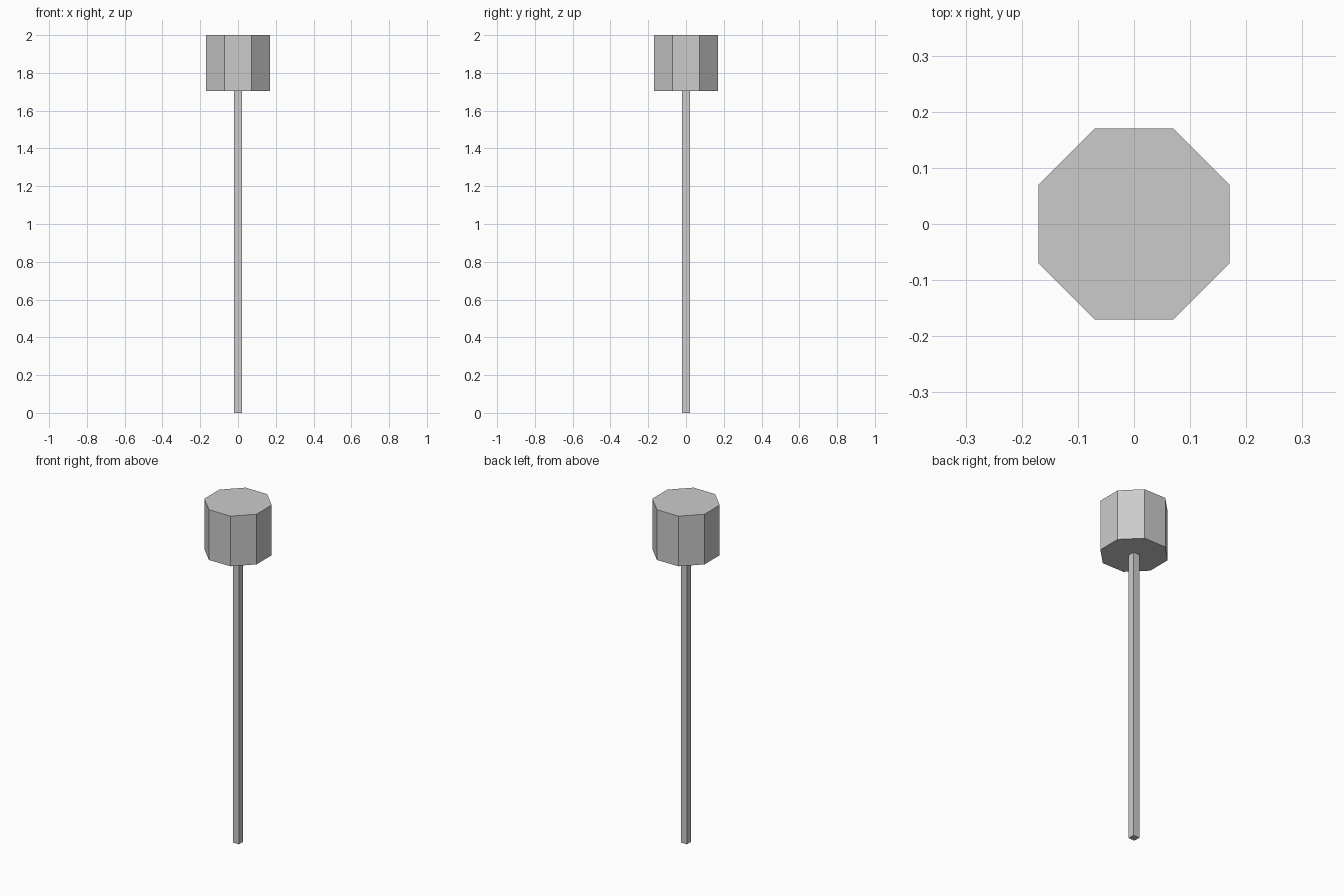
import bpy, math

if "Cube" in bpy.data.objects:
    bpy.data.objects.remove(bpy.data.objects["Cube"])

HEAD_BOTTOM, TOP = 1.705, 2.0


def prism(name, sides, apothem, z0, z1):
    """Upright flat-sided prism with faces square to the axes."""
    bpy.ops.mesh.primitive_cylinder_add(
        vertices=sides, radius=apothem / math.cos(math.pi / sides),
        depth=z1 - z0, location=(0, 0, (z0 + z1) / 2),
        rotation=(0, 0, math.pi / sides))
    obj = bpy.context.object
    obj.name = name
    bpy.ops.object.transform_apply(location=False, rotation=True, scale=False)
    return obj


# Square handle and octagonal head
prism("handle", 4, 0.02, 0, HEAD_BOTTOM)
prism("head", 8, 0.17, HEAD_BOTTOM, TOP)
